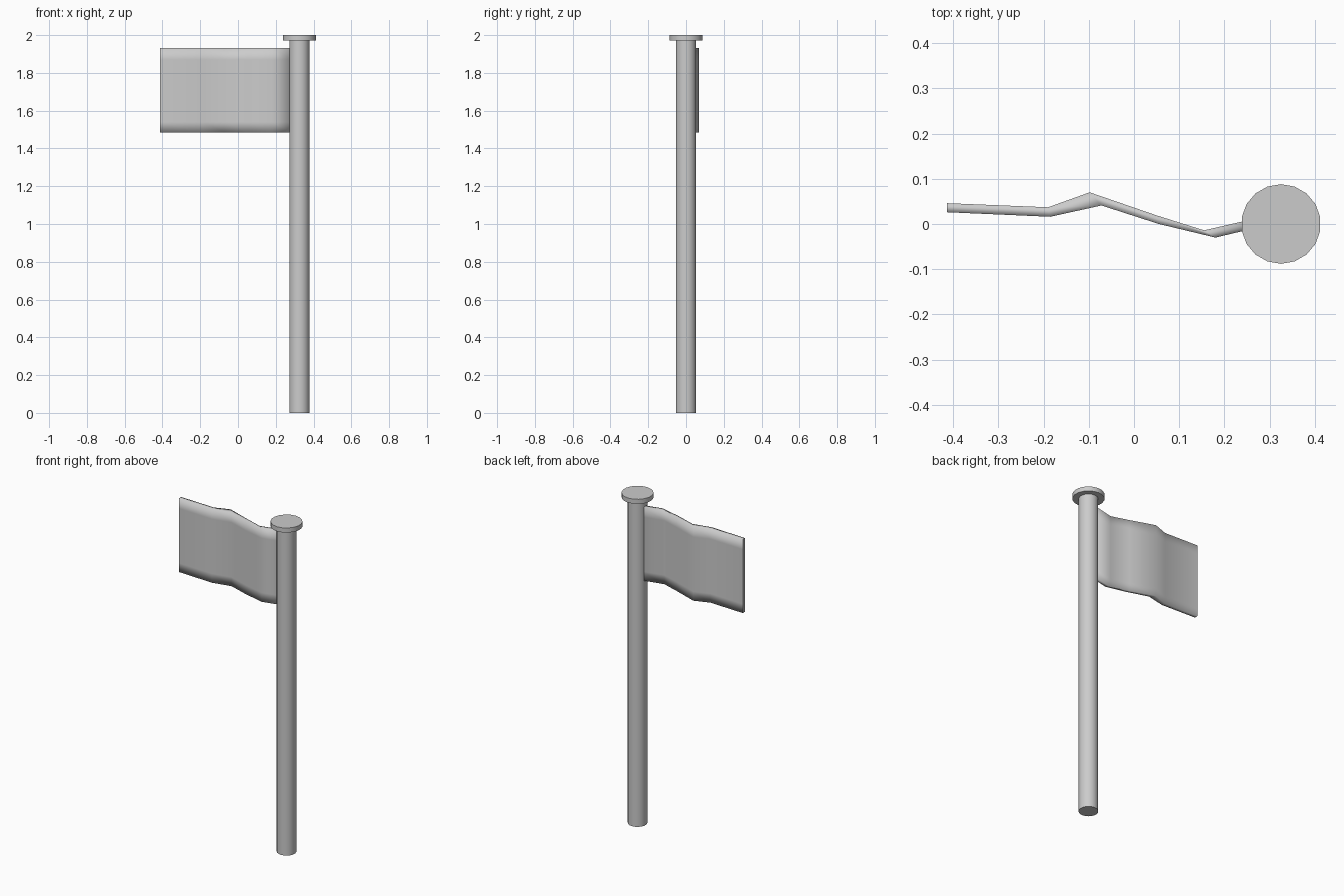
import bpy, bmesh

if "Cube" in bpy.data.objects:
    bpy.data.objects.remove(bpy.data.objects["Cube"])

POLE_X = 0.325


def disc(name, radius, z0, z1):
    bpy.ops.mesh.primitive_cylinder_add(vertices=18, radius=radius, depth=z1 - z0,
                                        location=(POLE_X, 0, (z0 + z1) / 2))
    bpy.context.object.name = name
    bpy.ops.object.shade_smooth_by_angle()


# Pole and its flat cap
disc("pole", 0.054, 0.0, 1.975)
disc("pole_cap", 0.088, 1.972, 2.0)

# Waving flag: back and front outlines seen from above, from free end to pole
back = [(-0.413, 0.046), (-0.19, 0.037), (-0.098, 0.070), (0.05, 0.019), (0.155, -0.014), (0.285, 0.016)]
front = [(-0.413, 0.026), (-0.185, 0.016), (-0.072, 0.041), (0.055, 0.000), (0.18, -0.030), (0.285, -0.005)]
outline = back + front[::-1]
rows = [1.485, 1.54, 1.87, 1.932]

bm = bmesh.new()
rings = [[bm.verts.new((x, y, z)) for x, y in outline] for z in rows]
n = len(outline)
for low, high in zip(rings, rings[1:]):
    for i in range(n):
        j = (i + 1) % n
        f = bm.faces.new((low[i], low[j], high[j], high[i]))
        f.smooth = i != n - 1          # free end stays flat

# Top and bottom edges of the cloth
for ring in (rings[0], rings[-1]):
    for i in range(len(back) - 1):
        f = bm.faces.new((ring[i], ring[i + 1], ring[n - 2 - i], ring[n - 1 - i]))
        f.smooth = True
bmesh.ops.recalc_face_normals(bm, faces=bm.faces)

# Crisp free end
for e in bm.edges:
    if any(not f.smooth for f in e.link_faces):
        e.smooth = False
mesh = bpy.data.meshes.new("flag")
bm.to_mesh(mesh)
bm.free()
bpy.context.collection.objects.link(bpy.data.objects.new("flag", mesh))
